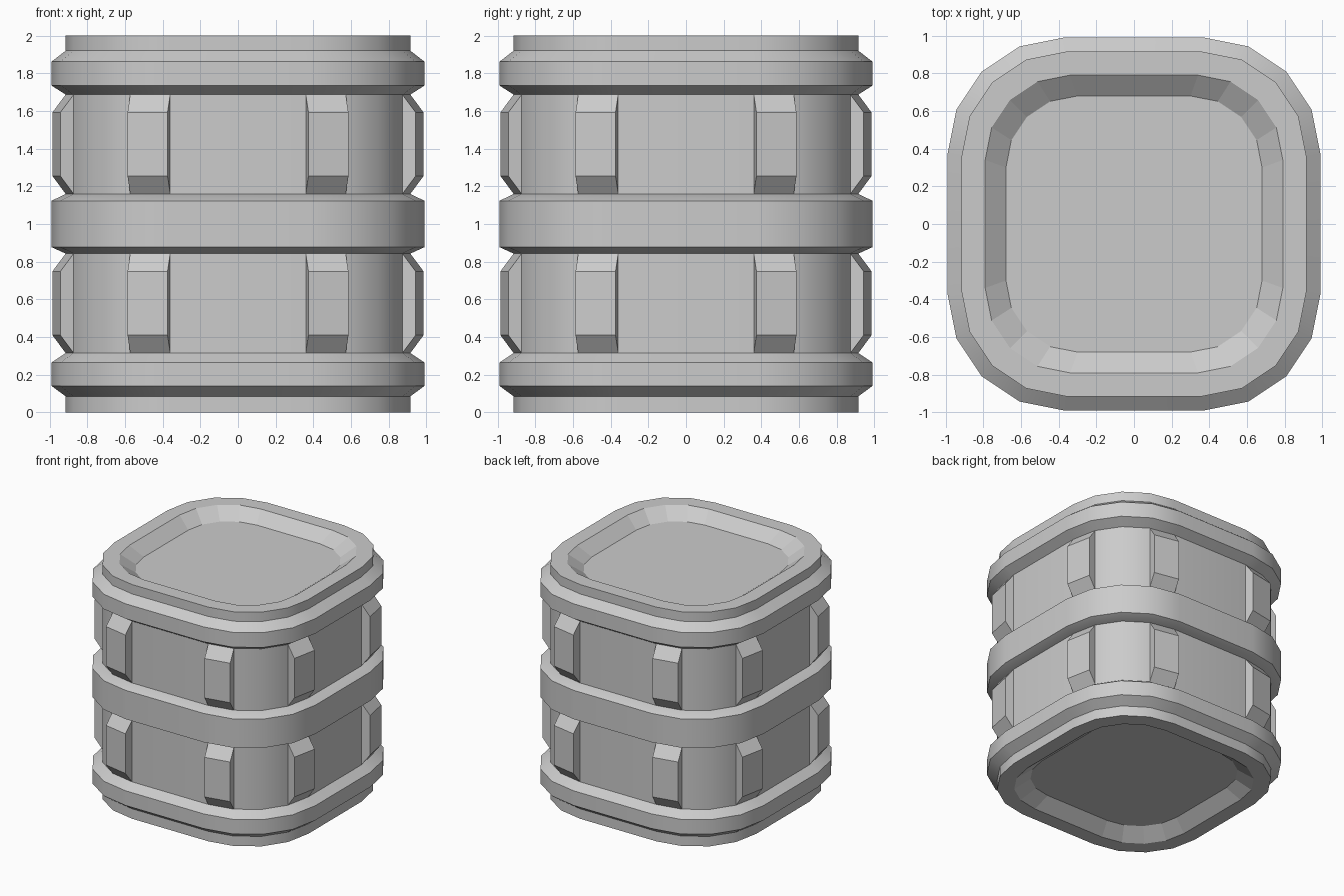
import bpy, bmesh, math
from mathutils import Vector

cube = bpy.data.objects.get("Cube")
if cube:
    bpy.data.objects.remove(cube, do_unlink=True)

GREY = (0.6, 0.6, 0.6, 1)
metal = bpy.data.materials.new("grey metal")
metal.use_nodes = True
metal.diffuse_color = GREY
metal.node_tree.nodes["Principled BSDF"].inputs["Base Color"].default_value = GREY


def outline(half, centre):
    """Rounded square: four corner arcs of four segments each."""
    r = half - centre
    pts = []
    for q in range(4):
        mid = math.radians(90 * q + 45)
        cx, cy = (math.copysign(centre, f(mid)) for f in (math.cos, math.sin))
        for s in range(5):
            a = math.radians(90 * q + 22.5 * s)
            pts.append((cx + r * math.cos(a), cy + r * math.sin(a)))
    return pts


def finish(name, bm):
    """Make the object, smooth its round corners and keep its panels flat."""
    bmesh.ops.recalc_face_normals(bm, faces=bm.faces)
    mesh = bpy.data.meshes.new(name)
    bm.to_mesh(mesh)
    bm.free()
    mesh.materials.append(metal)
    obj = bpy.data.objects.new(name, mesh)
    bpy.context.collection.objects.link(obj)
    bpy.ops.object.select_all(action='DESELECT')
    obj.select_set(True)
    bpy.context.view_layer.objects.active = obj
    bpy.ops.object.shade_smooth_by_angle(angle=math.radians(30))
    obj.modifiers.new("flat panels", 'WEIGHTED_NORMAL').keep_sharp = True
    return obj


def loft(name, profile, closed=False):
    """Sweep (half width, corner centre, z) steps around the rounded square."""
    bm = bmesh.new()
    loops = [[bm.verts.new((x, y, z)) for x, y in outline(h, c)]
             for h, c, z in profile]
    pairs = list(zip(loops, loops[1:]))
    if closed:
        pairs.append((loops[-1], loops[0]))
    else:
        bm.faces.new(loops[0])
        bm.faces.new(loops[-1])
    for low, high in pairs:
        n = len(low)
        for i in range(n):
            j = (i + 1) % n
            bm.faces.new((low[i], low[j], high[j], high[i]))
    return finish(name, bm)


CORE, BAND, INNER = (0.915, 0.36), (0.99, 0.37), (0.86, 0.34)

# Core with a sunken panel at both ends
lower = [(0.68, 0.30, 0.085), (0.79, 0.34, 0), (*CORE, 0)]
upper = [(h, c, 2 - z) for h, c, z in reversed(lower)]
core = loft("core", lower + upper)

# Faceted slopes around the sunken panels
for face in core.data.polygons:
    face.use_smooth = abs(face.normal.z) < 0.1

# Bevelled bands: bottom, bevel start, bevel end, top
for name, z in (("bottom_band", (0.085, 0.14, 0.265, 0.315)),
                ("middle_band", (0.843, 0.877, 1.123, 1.16)),
                ("top_band", (1.687, 1.735, 1.862, 1.92))):
    loft(name, [(*INNER, z[0]), (*CORE, z[0]), (*BAND, z[1]),
                (*BAND, z[2]), (*CORE, z[3]), (*INNER, z[3])], closed=True)

# Bevelled ribs on the first and last facet of every corner
for tier, z0, z1 in (("lower", 0.315, 0.843), ("upper", 1.16, 1.687)):
    bm = bmesh.new()
    pts = [Vector((x, y, 0)) for x, y in outline(*CORE)]
    for q in range(4):
        for k in (5 * q, 5 * q + 3):
            a, b = pts[k], pts[k + 1]
            out = (b - a).cross(Vector((0, 0, 1))).normalized()
            rings = []
            for depth, inset in ((-0.02, 0), (0, 0), (0.072, 0.095)):
                rings.append([bm.verts.new(p + out * depth + Vector((0, 0, z)))
                              for p, z in ((a, z0 + inset), (b, z0 + inset),
                                           (b, z1 - inset), (a, z1 - inset))])
            bm.faces.new(rings[0])
            bm.faces.new(rings[-1])
            for r, s in zip(rings, rings[1:]):
                for i in range(4):
                    j = (i + 1) % 4
                    bm.faces.new((r[i], r[j], s[j], s[i]))
    finish(tier + "_ribs", bm)
